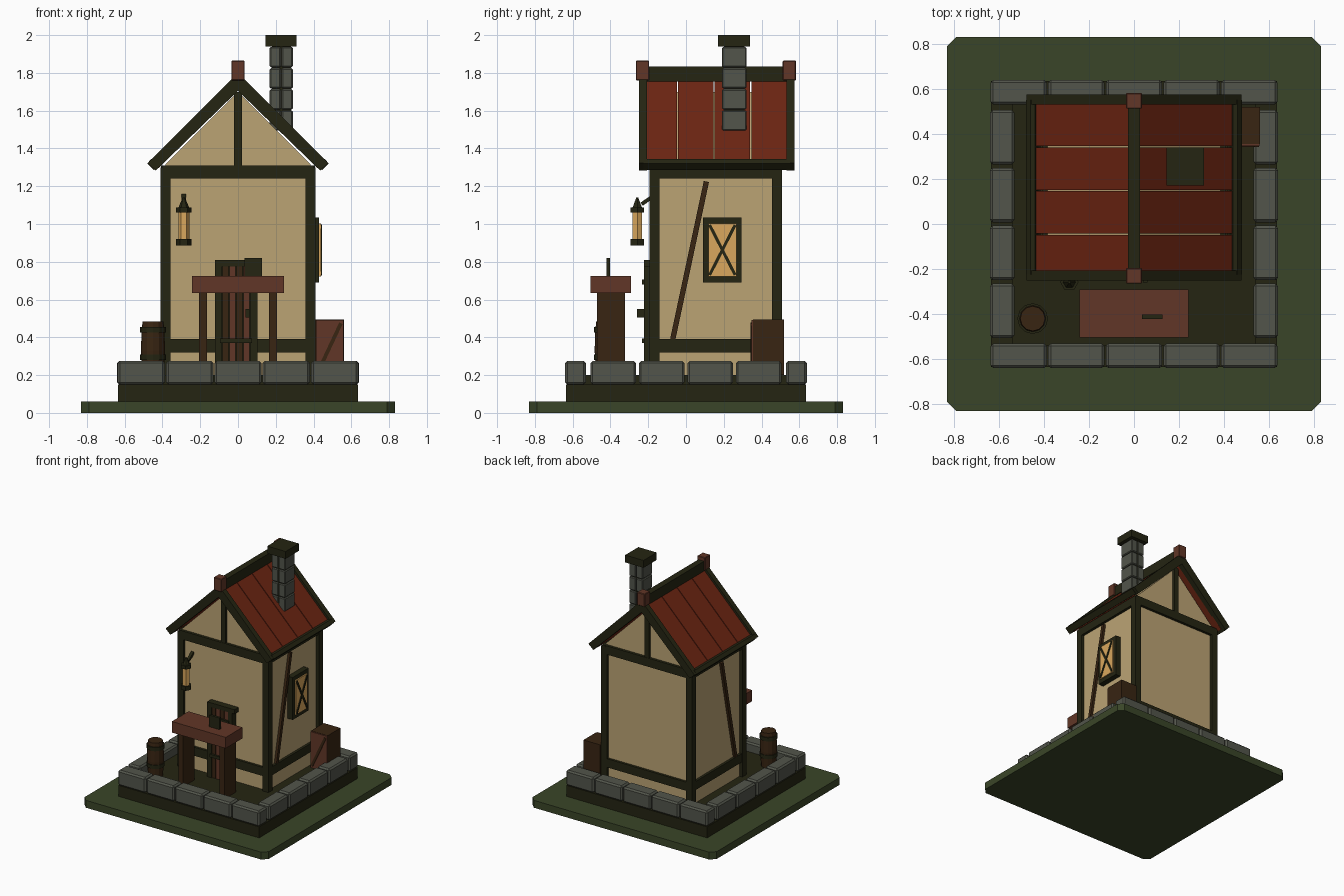
import bpy, bmesh, math
from mathutils import Vector, Matrix

if "Cube" in bpy.data.objects:
    bpy.data.objects.remove(bpy.data.objects["Cube"])

def mat(name, r, g, b):
    m = bpy.data.materials.new(name)
    m.diffuse_color = (r, g, b, 1)
    m.use_nodes = True
    m.node_tree.nodes["Principled BSDF"].inputs["Base Color"].default_value = m.diffuse_color
    return m

PLASTER = mat("plaster", .50, .37, .175)
TIMBER = mat("dark_timber", .018, .018, .006)
GRASS = mat("grass", .042, .06, .021)
STONE = mat("stone", .085, .09, .07)
ROOF = mat("roof_red", .15, .018, .006)
REDWOOD = mat("red_wood", .12, .037, .02)
BROWN = mat("dark_brown", .04, .018, .006)
GLOW = mat("amber_glass", .70, .39, .11)

def finish(name, bm, m, bevel=0):
    if bevel:
        bmesh.ops.bevel(bm, geom=bm.edges[:], offset=bevel, segments=1, affect='EDGES')
    bmesh.ops.recalc_face_normals(bm, faces=bm.faces[:])
    me = bpy.data.meshes.new(name)
    bm.to_mesh(me)
    bm.free()
    me.materials.append(m)
    ob = bpy.data.objects.new(name, me)
    bpy.context.collection.objects.link(ob)
    return ob

def box(name, m, x, y, z, bevel=0):
    """Box from (min, max) pairs."""
    bm = bmesh.new()
    bmesh.ops.create_cube(bm, size=1)
    for v in bm.verts:
        v.co = [(a + b) / 2 + c * (b - a) for c, (a, b) in zip(v.co, (x, y, z))]
    return finish(name, bm, m, bevel)

def bar(name, m, p, q, w, d, normal):
    """Beam from p to q, width w, depth d along normal."""
    p, q, n = Vector(p), Vector(q), Vector(normal)
    u = (q - p).normalized()
    s = u.cross(n)
    bm = bmesh.new()
    bmesh.ops.create_cube(bm, size=1)
    for v in bm.verts:
        c = v.co.copy()
        v.co = (p + q) / 2 + u * c.x * (q - p).length + s * c.y * w + n * c.z * d
    return finish(name, bm, m)

def prism(name, m, pts, y0, y1):
    """Extrude an xz outline along y."""
    bm = bmesh.new()
    f = bm.faces.new([bm.verts.new((x, y0, z)) for x, z in pts])
    new = bmesh.ops.extrude_face_region(bm, geom=[f])['geom']
    bmesh.ops.translate(bm, vec=(0, y1 - y0, 0), verts=[g for g in new if isinstance(g, bmesh.types.BMVert)])
    return finish(name, bm, m)

def lathe(name, m, x, y, profile, sides, turn=0):
    """Stack of (radius, z) rings with flat sides."""
    bm = bmesh.new()
    rings = [[bm.verts.new((x + r * math.cos(turn + 2 * math.pi * i / sides),
                            y + r * math.sin(turn + 2 * math.pi * i / sides), z))
              for i in range(sides)] for r, z in profile]
    for a, b in zip(rings, rings[1:]):
        for i in range(sides):
            j = (i + 1) % sides
            bm.faces.new((a[i], a[j], b[j], b[i]))
    bm.faces.new(rings[0])
    bm.faces.new(rings[-1])
    return finish(name, bm, m)

# Ground tile with clipped corners, earth plinth and yard floor
lathe_r, c = .83, .04
ground = box("grass_base", GRASS, (-.83, .83), (-.83, .83), (0, .06))
bm = bmesh.new()
bm.from_mesh(ground.data)
upright = [e for e in bm.edges if abs(e.verts[0].co.z - e.verts[1].co.z) > .01]
bmesh.ops.bevel(bm, geom=upright, offset=c, segments=1, affect='EDGES')
bm.to_mesh(ground.data)
bm.free()
box("earth_plinth", TIMBER, (-.635, .635), (-.635, .635), (.06, .15))
box("yard_floor", TIMBER, (-.54, .54), (-.54, .54), (.15, .2))

# Ring of kerb stones
for s in (-1, 1):
    yy = sorted((s * .64, s * .53))
    for i in range(5):
        x = -.512 + i * .256
        box("kerb_stone", STONE, (x - .125, x + .125), yy, (.15, .275), .012)
    for i in range(4):
        y = -.385 + i * .2567
        box("kerb_stone", STONE, yy, (y - .121, y + .121), (.15, .275), .012)

# Plaster body with gables
prism("plaster_walls", PLASTER, [(-.385, .2), (.385, .2), (.385, 1.315), (0, 1.70), (-.385, 1.315)], -.17, .485)

# Timber frame
for x in ((-.41, -.357), (.357, .41)):
    for y in ((-.193, -.14), (.455, .508)):
        box("corner_post", TIMBER, x, y, (.2, 1.3))
for z, t in (((.32, .39), 0), ((1.24, 1.31), .002)):
    for y in ((-.19 - t, -.15), (.465, .505 + t)):
        box("cross_beam", TIMBER, (-.40, .40), y, z)
    for x in ((-.405 - t, -.37), (.37, .405 + t)):
        box("side_beam", TIMBER, x, (-.18, .495), z)
for y in ((-.19, -.15), (.465, .505)):
    box("gable_post", TIMBER, (-.02, .02), y, (1.3, 1.70))
for s in (-1, 1):
    bar("wall_brace", BROWN, (s * .39, -.07, .39), (s * .39, .108, 1.225), .028, .03, (1, 0, 0))

# Roof: red panels, bargeboards, eaves, ridge and finials
for s in (-1, 1):
    for i in range(4):
        y0 = -.215 + i * .1915 - (.02 if i == 0 else 0)
        prism("roof_panel", ROOF, [(0, 1.775), (s * .45, 1.325), (s * .42, 1.295), (0, 1.715)],
              -.215 if i == 0 else -.042 + (i - 1) * .194, -.048 + i * .194 if i < 3 else .54)
    for y in ((-.25, -.207), (.531, .574)):
        prism("bargeboard", TIMBER, [(0, 1.80), (s * .478, 1.322), (s * .435, 1.283), (0, 1.705)], *y)
    prism("eave_board", TIMBER, [(s * .44, 1.345), (s * .46, 1.345), (s * .48, 1.32), (s * .445, 1.285), (s * .415, 1.31)],
          -.225, .55)
box("ridge_beam", TIMBER, (-.026, .026), (-.24, .565), (1.755, 1.835))
for y in ((-.265, -.195), (.512, .582)):
    box("ridge_finial", REDWOOD, (-.035, .035), y, (1.76, 1.865), .004)

# Chimney: courses of blocks, dark joints and a cap
box("chimney_core", TIMBER, (.18, .28), (.2, .31), (1.5, 1.95))
for i in range(4):
    z = 1.495 + i * .1115
    for x in ((.168, .227), (.231, .29)):
        box("chimney_block", STONE, x, (.19, .32), (z, z + .107), .006)
box("chimney_cap", TIMBER, (.145, .31), (.17, .34), (1.94, 2.0))

# Door with frame, planks, hinge bands and handle
box("door_back", TIMBER, (-.10, .08), (-.205, -.16), (.2, .78))
for x in ((-.122, -.085), (.065, .102)):
    box("door_jamb", TIMBER, x, (-.222, -.16), (.2, .80))
box("door_lintel", TIMBER, (-.122, .125), (-.222, -.16), (.775, .81))
for i in range(4):
    x = -.082 + i * .037
    box("door_plank", REDWOOD if i % 2 else BROWN, (x, x + .032), (-.216, -.2), (.2, .775))
for z in (.37, .68):
    box("hinge_band", TIMBER, (-.095, .075), (-.232, -.21), (z, z + .025))
box("door_handle", TIMBER, (.04, .06), (-.26, -.21), (.505, .55))

# Side window with glowing pane and crossed bars
for y in ((.09, .12), (.265, .295)):
    box("window_frame", TIMBER, (.38, .43), y, (.69, 1.035))
for z in ((.69, .725), (1.0, 1.035)):
    box("window_frame", TIMBER, (.38, .43), (.1, .285), z)
box("window_pane", GLOW, (.38, .44), (.118, .267), (.722, 1.003))
for a, b in ((.125, .26), (.26, .125)):
    bar("window_bar", TIMBER, (.44, a, .73), (.44, b, .995), .016, .012, (1, 0, 0))

# Hanging lantern
lx, ly = -.287, -.258
lathe("lantern_base", TIMBER, lx, ly, [(.041, .887), (.041, .92)], 6)
lathe("lantern_glass", GLOW, lx, ly, [(.029, .92), (.029, 1.06)], 6)
lathe("lantern_cap", TIMBER, lx, ly, [(.041, 1.06), (.041, 1.088), (.028, 1.088), (.006, 1.14)], 6)
bar("lantern_bracket", TIMBER, (lx, -.235, 1.105), (lx, -.17, 1.15), .022, .02,
    Vector((0, -.045, .065)).normalized())

# Work table with a small upright plaque
box("table_top", REDWOOD, (-.243, .243), (-.505, -.29), (.635, .725))
for x in ((-.207, -.165), (.165, .207)):
    box("table_leg", BROWN, x, (-.472, -.323), (.2, .64))
box("table_plaque", TIMBER, (.035, .127), (-.422, -.402), (.725, .82))

# Barrel with hoops
lathe("barrel", BROWN, -.45, -.42, [(.055, .2), (.064, .33), (.06, .44), (.055, .485)], 12)
for z in (.28, .425):
    lathe("barrel_hoop", TIMBER, -.45, -.42, [(.068, z), (.068, z + .03)], 12)

# Crate with a braced front
box("crate", BROWN, (.41, .56), (.355, .52), (.2, .495))
box("crate_front", REDWOOD, (.412, .558), (.346, .356), (.2, .493))
bar("crate_brace", BROWN, (.425, .345, .22), (.545, .345, .475), .02, .008, (0, 1, 0))
